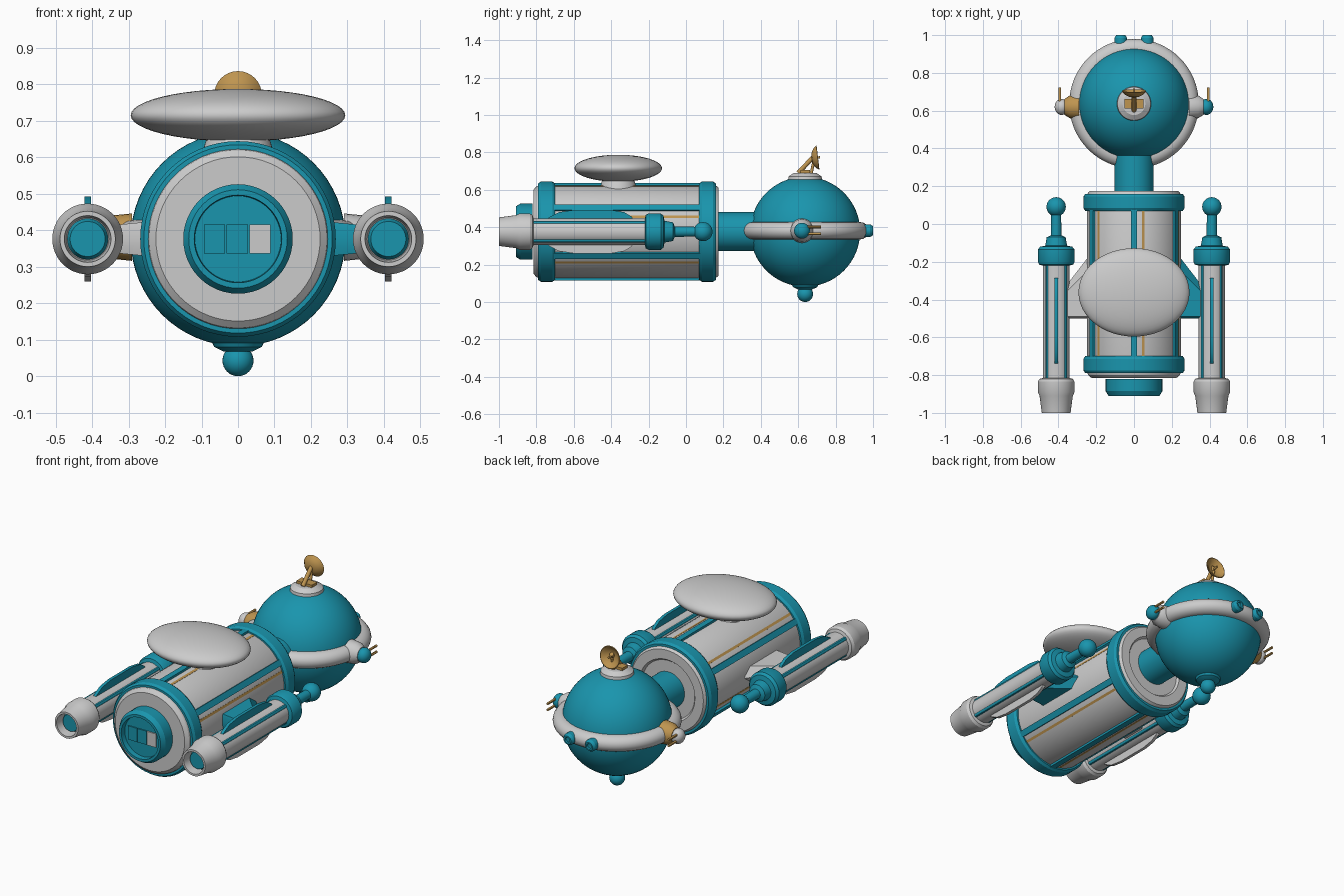
import bpy, bmesh, math
from mathutils import Vector, Matrix

if "Cube" in bpy.data.objects:
    bpy.data.objects.remove(bpy.data.objects["Cube"])

AX = {'Z': Matrix.Identity(4),
      'Y': Matrix.Rotation(-math.pi / 2, 4, 'X'),   # local z -> +y
      'X': Matrix.Rotation(math.pi / 2, 4, 'Y')}    # local z -> +x
CZ = 0.376                                          # height of the main axis


def material(name, rgb):
    m = bpy.data.materials.new(name)
    m.diffuse_color = (*rgb, 1)
    m.use_nodes = True
    m.node_tree.nodes["Principled BSDF"].inputs["Base Color"].default_value = m.diffuse_color
    return m


TEAL = material("teal", (0.01, 0.30, 0.42))
GOLD = material("ochre", (0.52, 0.30, 0.08))


def finish(bm, name, mat=None, angle=30):
    bmesh.ops.remove_doubles(bm, verts=bm.verts, dist=1e-5)
    bmesh.ops.recalc_face_normals(bm, faces=bm.faces)
    me = bpy.data.meshes.new(name)
    bm.to_mesh(me)
    bm.free()
    me.shade_smooth()
    me.set_sharp_from_angle(angle=math.radians(angle))
    if mat:
        me.materials.append(mat)
    ob = bpy.data.objects.new(name, me)
    bpy.context.collection.objects.link(ob)
    return ob


def lathe(name, profile, loc, axis='Z', mat=None, seg=48, closed=False):
    """Revolve (radius, height) points about an axis given by letter or vector."""
    rot = AX[axis] if isinstance(axis, str) else Vector(axis).to_track_quat('Z', 'Y').to_matrix().to_4x4()
    M = Matrix.Translation(loc) @ rot
    bm = bmesh.new()
    rings = []
    for r, h in profile:
        if r < 1e-6:
            rings.append([bm.verts.new(M @ Vector((0, 0, h)))] * seg)
        else:
            rings.append([bm.verts.new(M @ Vector((r * math.cos(a), r * math.sin(a), h)))
                          for a in (2 * math.pi * i / seg for i in range(seg))])
    pairs = list(zip(rings, rings[1:])) + ([(rings[-1], rings[0])] if closed else [])
    for a, b in pairs:
        for i in range(seg):
            j = (i + 1) % seg
            vs = list(dict.fromkeys((a[i], a[j], b[j], b[i])))
            if len(vs) > 2:
                bm.faces.new(vs)
    return finish(bm, name, mat)


def rod(name, p, q, r, mat=None, seg=16):
    d = Vector(q) - Vector(p)
    return lathe(name, [(0, 0), (r, 0), (r, d.length), (0, d.length)], p, d, mat, seg)


def ball(name, loc, r, mat=None, scale=(1, 1, 1), u=32, v=16):
    bm = bmesh.new()
    bmesh.ops.create_uvsphere(bm, u_segments=u, v_segments=v, radius=r)
    bmesh.ops.scale(bm, vec=scale, verts=bm.verts)
    bmesh.ops.translate(bm, vec=loc, verts=bm.verts)
    return finish(bm, name, mat, 60)


def box(name, loc, size, mat=None, spin=0):
    """Box, then rotated by spin about the main axis."""
    bm = bmesh.new()
    bmesh.ops.create_cube(bm, size=1)
    bmesh.ops.scale(bm, vec=size, verts=bm.verts)
    bmesh.ops.translate(bm, vec=loc, verts=bm.verts)
    bmesh.ops.rotate(bm, cent=(0, 0, CZ), matrix=Matrix.Rotation(spin, 3, 'Y'), verts=bm.verts)
    return finish(bm, name, mat)


def loft(name, a, b, mat=None):
    """Solid between two matching outlines."""
    bm = bmesh.new()
    A, B = ([bm.verts.new(p) for p in s] for s in (a, b))
    bm.faces.new(A)
    bm.faces.new(B)
    for i in range(len(A)):
        j = (i + 1) % len(A)
        bm.faces.new((A[i], A[j], B[j], B[i]))
    return finish(bm, name, mat)


C = (0, 0, CZ)

# Main hull with stepped front rim and recessed rear plate
lathe("hull", [(0, -.815), (.225, -.815), (.243, -.80), (.249, -.78), (.249, .15),
               (.243, .165), (.235, .175), (.18, .175), (.17, .162), (0, .162)], C, 'Y', seg=64)
for name, y0, y1 in (("front_band", -.79, -.70), ("rear_band", .07, .16)):
    lathe(name, [(.245, y0), (.258, y0), (.268, y0 + .015), (.268, y1 - .015),
                 (.258, y1), (.245, y1)], C, 'Y', TEAL, 64, True)

# Six long ribs with slim trim strips beside them
for i in range(6):
    a = i * math.pi / 3
    box("hull_rib", (0, -.315, CZ + .25), (.034, .79, .022), TEAL, a)
    box("hull_trim", (0, -.315, CZ + .2435), (.014, .79, .013), GOLD, a + .2)

# Front nozzle with recessed window wall
lathe("nozzle", [(.15, -.82), (.15, -.885), (.135, -.91), (.12, -.91), (.118, -.88), (0, -.88)], C, 'Y', TEAL)
for i, m in enumerate((TEAL, TEAL, None)):
    box("nozzle_window", (-.064 + i * .062, -.88, CZ), (.058, .014, .08), m)

# Oval pod on top and its pedestal
ball("top_pod", (0, -.362, .715), 1, None, (.294, .234, .072), 48, 24)
lathe("pod_pedestal", [(.10, .60), (.09, .64), (.075, .67), (0, .67)], (0, -.362, 0), 'Z')

# Neck and head sphere
lathe("neck", [(0, .15), (.104, .15), (.104, .40), (0, .40)], C, 'Y', TEAL)
HY = .637
ball("head", (0, HY, CZ), .294, TEAL, u=64, v=32)
lathe("head_ring", [(.29 + .053 * math.cos(t), .047 * math.sin(t))
                    for t in (2 * math.pi * i / 16 for i in range(16))], (0, HY, .381), 'Z', None, 64, True)

# Dish antenna on the crown
lathe("crown_base", [(.092, .645), (.088, .672), (.06, .69), (0, .69)], (0, HY, 0))
box("dish_foot", (0, HY, .695), (.10, .05, .02), GOLD)
rod("dish_arm", (0, .60, .69), (0, .69, .785), .012, GOLD)
rod("dish_brace", (0, .67, .69), (0, .685, .76), .008, GOLD)
lathe("dish", [(0, -.022), (.03, -.017), (.05, -.006), (.065, .012), (.061, .014),
               (.045, .001), (.028, -.009), (0, -.013)], (0, .692, .77), (0, 1, .12), GOLD, 32)
rod("dish_feed", (0, .685, .77), (0, .717, .774), .006, GOLD)

# Ball sensor under the head
lathe("sensor_base", [(.075, .10), (.065, .08), (.04, .068), (0, .065)], (0, HY, 0), 'Z', TEAL, 32)
ball("sensor_ball", (0, HY, .0425), .0425, TEAL)

for s in (-1, 1):
    # Side hubs on the head ring with twin rods
    hub, tip = (GOLD, None) if s < 0 else (None, TEAL)
    lathe("head_hub", [(0, .29), (.065, .29), (.06, .34), (.042, .368), (0, .37)],
          (0, .62, .381), (s, 0, 0), hub, 24)
    ball("hub_ball", (s * .383, .62, .381), .037, tip, (1, 1.15, 1.15))
    for dz in (-.016, .02):
        rod("hub_rod", (s * .393, .61, .381 + dz), (s * .393, .722, .381 + dz), .007, GOLD, 12)

    # Small lamps on the rear of the ring
    lathe("ring_lamp", [(0, .95), (.034, .95), (.034, .985), (.024, 1.0), (.016, 1.0),
                        (.014, .99), (0, .99)], (s * .07, 0, .381), 'Y', TEAL, 24)

    # Swept struts to the outriggers
    loft("strut",
         [(s * .20, y, CZ + z) for y, z in ((-.12, 0), (-.20, .052), (-.49, .052), (-.50, 0), (-.49, -.052), (-.20, -.052))],
         [(s * .37, y, CZ + z) for y, z in ((-.34, 0), (-.37, .035), (-.49, .035), (-.50, 0), (-.49, -.035), (-.37, -.035))],
         TEAL if s > 0 else None)

    # Outrigger tube, end fittings, rod and ball
    o = (s * .412, 0, CZ)
    lathe("outrigger_tube", [(0, -.85), (.071, -.85), (.071, -.18), (0, -.18)], o, 'Y', None)
    lathe("outrigger_nozzle", [(.07, -.815), (.088, -.82), (.097, -.835), (.097, -.89), (.088, -.91), (.076, -1),
                               (.064, -1), (.058, -.94), (0, -.94)], o, 'Y', None)
    lathe("nozzle_core", [(.056, -.945), (.048, -.965), (0, -.965)], o, 'Y', TEAL)
    lathe("outrigger_collar", [(.07, -.22), (.09, -.215), (.097, -.20), (.097, -.135), (.085, -.12),
                               (.058, -.115), (.05, -.07), (.028, -.06), (.026, .06), (0, .06)], o, 'Y', TEAL)
    ball("outrigger_ball", (o[0], .091, CZ), .051, TEAL)
    # Side stripes and thin rounded fins above and below
    for i in range(4):
        a = math.pi / 4 + i * math.pi / 2
        rod("tube_stripe", (o[0] + .064 * math.cos(a), -.82, CZ + .064 * math.sin(a)),
            (o[0] + .064 * math.cos(a), -.21, CZ + .064 * math.sin(a)), .012, TEAL, 12)
    for k in (-1, 1):
        outline = ((-.75, .06), (-.73, .078), (-.68, .104), (-.60, .116), (-.40, .116),
                   (-.33, .104), (-.29, .08), (-.28, .06))
        loft("outrigger_fin", *[[(o[0] + d, y, CZ + k * z) for y, z in outline] for d in (-.009, .009)],
             TEAL if k > 0 else None)
